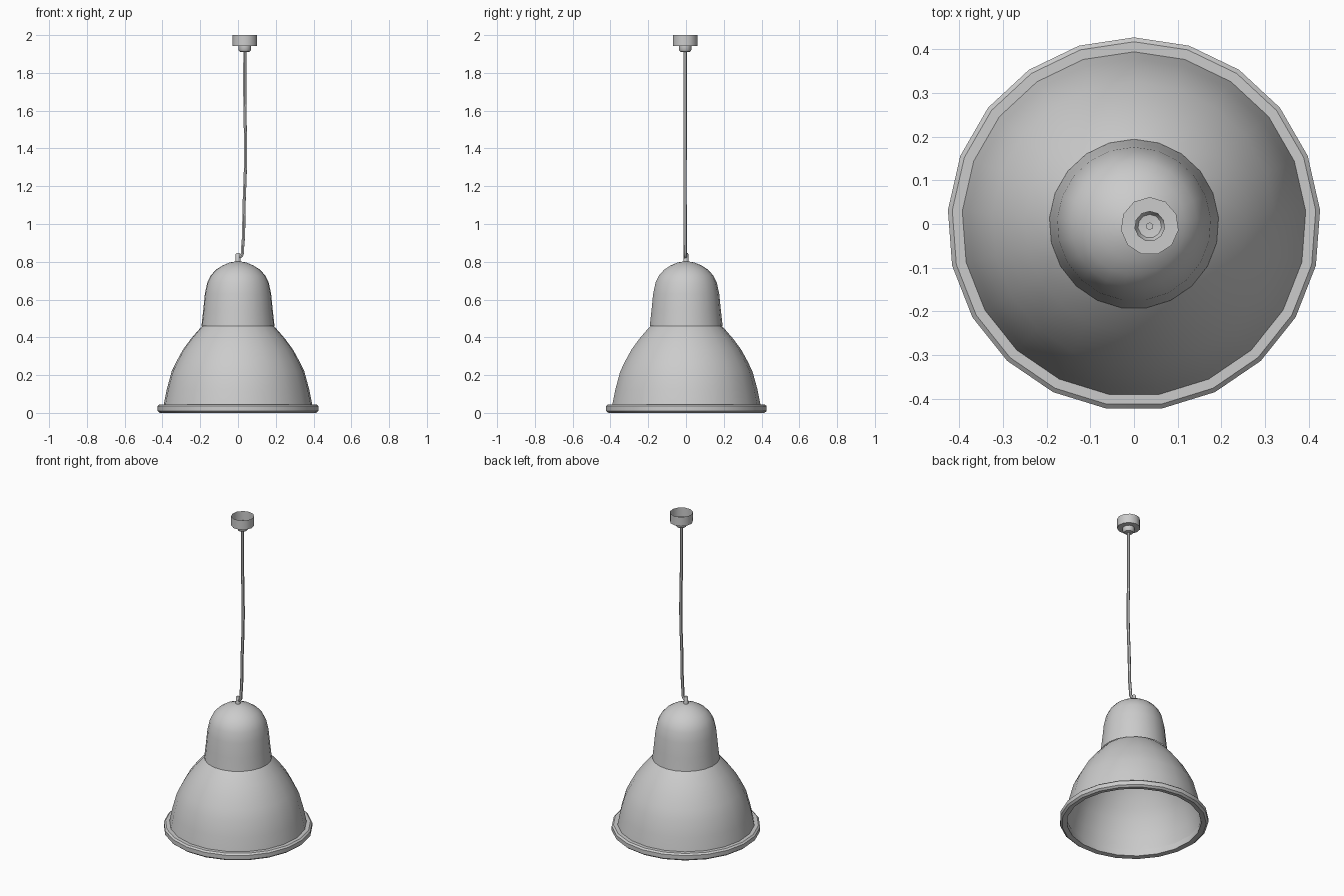
import bpy, math

if "Cube" in bpy.data.objects:
    bpy.data.objects.remove(bpy.data.objects["Cube"])


def lathe(name, profile, sides, center=(0, 0), closed=False, angle=40):
    """Revolve (radius, z) points; first vertex of each ring points to +y."""
    verts, faces = [], []
    for r, z in profile:
        for i in range(sides):
            a = math.pi / 2 + 2 * math.pi * i / sides
            verts.append((center[0] + r * math.cos(a), center[1] + r * math.sin(a), z))
    n = len(profile)
    for j in range(n if closed else n - 1):
        k = (j + 1) % n
        for i in range(sides):
            m = (i + 1) % sides
            faces.append((j * sides + i, j * sides + m, k * sides + m, k * sides + i))
    # cap a narrow top ring
    if not closed and profile[-1][0] < 0.03:
        faces.append([(n - 1) * sides + i for i in range(sides)])
    me = bpy.data.meshes.new(name)
    me.from_pydata(verts, [], faces)
    ob = bpy.data.objects.new(name, me)
    bpy.context.collection.objects.link(ob)
    smooth(ob, angle)
    return ob


def smooth(ob, angle):
    bpy.ops.object.select_all(action='DESELECT')
    ob.select_set(True)
    bpy.context.view_layer.objects.active = ob
    bpy.ops.object.shade_smooth_by_angle(angle=math.radians(angle))


def cord(name, points, radius):
    cu = bpy.data.curves.new(name, 'CURVE')
    cu.dimensions = '3D'
    cu.bevel_depth = radius
    cu.bevel_resolution = 1
    cu.use_fill_caps = True
    cu.resolution_u = 4
    sp = cu.splines.new('BEZIER')
    sp.bezier_points.add(len(points) - 1)
    for bp, co in zip(sp.bezier_points, points):
        bp.co = co
        bp.handle_left_type = bp.handle_right_type = 'AUTO'
    ob = bpy.data.objects.new(name, cu)
    bpy.context.collection.objects.link(ob)
    bpy.ops.object.select_all(action='DESELECT')
    ob.select_set(True)
    bpy.context.view_layer.objects.active = ob
    bpy.ops.object.convert(target='MESH')
    smooth(bpy.context.object, 50)


SIDES = 21

# Flared lower shade, open below
lathe("shade", [(0.394, 0.045), (0.378, 0.125), (0.352, 0.22), (0.325, 0.275),
                (0.292, 0.335), (0.25, 0.392), (0.198, 0.452), (0.172, 0.475)], SIDES)

# Rounded rim around the mouth
lathe("rim", [(0.386, 0.004), (0.415, 0.0), (0.427, 0.010), (0.427, 0.036),
              (0.417, 0.045), (0.390, 0.045)], SIDES, closed=True)

# Domed housing above the shade
lathe("housing", [(0.194, 0.46), (0.185, 0.54), (0.176, 0.63), (0.163, 0.69),
                  (0.145, 0.727), (0.117, 0.758), (0.083, 0.78), (0.045, 0.796),
                  (0.012, 0.802)], SIDES)

# Cord grip on top of the housing
lathe("cord_grip", [(0.014, 0.79), (0.013, 0.84), (0.009, 0.846)], 10)

# Slightly slack hanging cord
cord("cord", [(0.0, -0.002, 0.825), (0.016, -0.003, 0.829), (0.024, -0.004, 0.87),
              (0.032, -0.005, 1.1), (0.04, -0.005, 1.35), (0.036, -0.005, 1.65),
              (0.036, -0.005, 1.93)], 0.009)

# Ceiling cup, open at the top, with stepped collar
lathe("ceiling_cup", [(0.0665, 2.0), (0.0665, 1.942), (0.034, 1.942)], 11, (0.036, -0.005))
lathe("cup_collar", [(0.034, 1.942), (0.034, 1.922), (0.027, 1.912), (0.009, 1.91)],
      11, (0.036, -0.005))
